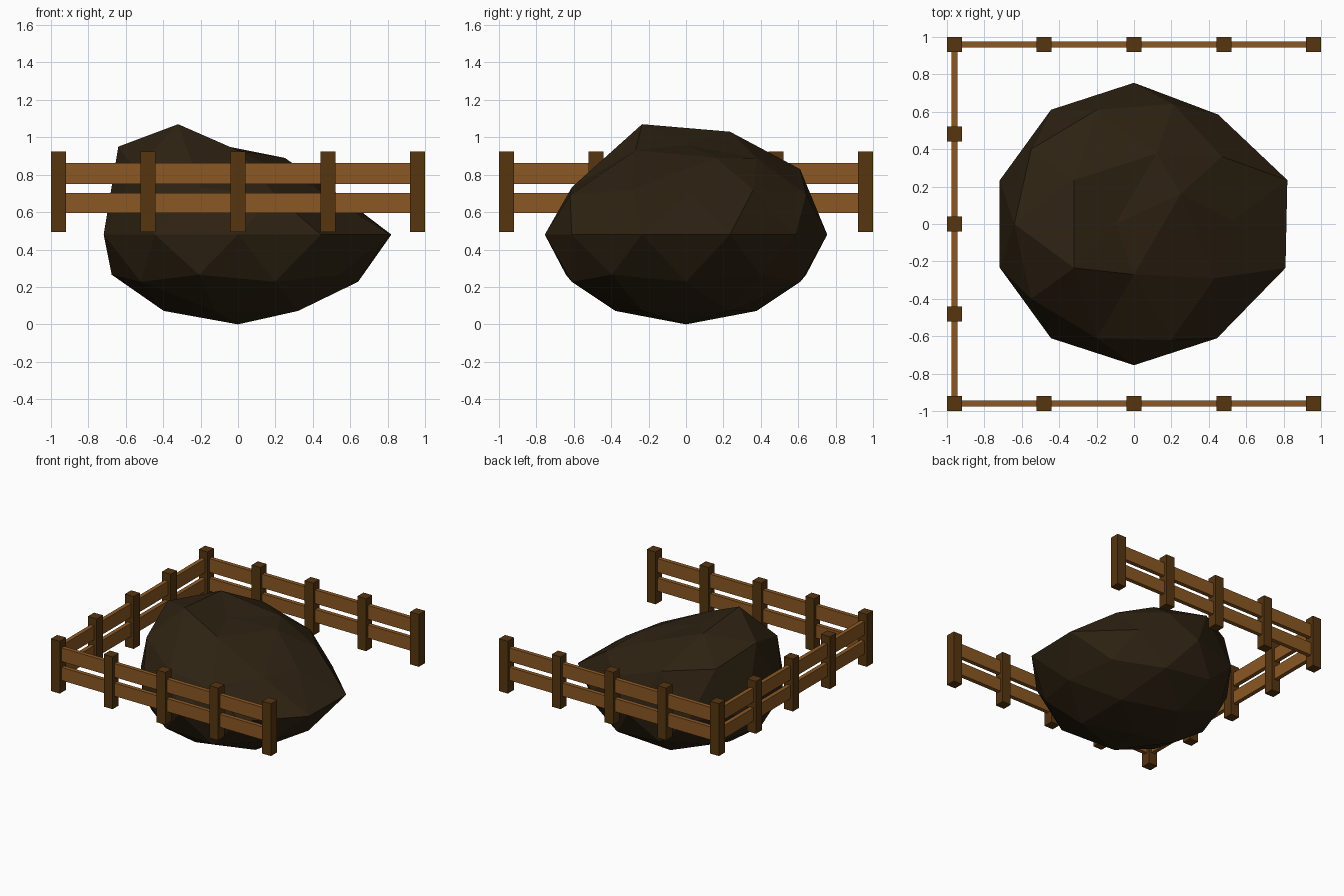
import bpy, bmesh
from mathutils import Vector

cube = bpy.data.objects.get("Cube")
if cube:
    bpy.data.objects.remove(cube, do_unlink=True)


def material(name, rgb):
    mat = bpy.data.materials.new(name)
    mat.use_nodes = True
    mat.diffuse_color = (*rgb, 1)
    mat.node_tree.nodes["Principled BSDF"].inputs["Base Color"].default_value = (*rgb, 1)
    return mat


ROCK = material("dark earth brown", (0.027, 0.016, 0.006))
RAIL = material("rail wood", (0.26, 0.098, 0.017))
POST = material("post wood", (0.093, 0.035, 0.005))


def finish(name, bm, mat):
    mesh = bpy.data.meshes.new(name)
    bm.to_mesh(mesh)
    bm.free()
    mesh.materials.append(mat)
    obj = bpy.data.objects.new(name, mesh)
    bpy.context.collection.objects.link(obj)
    return obj


def box(name, centre, size, mat):
    bm = bmesh.new()
    bmesh.ops.create_cube(bm, size=1)
    bmesh.ops.scale(bm, vec=size, verts=bm.verts)
    bmesh.ops.translate(bm, vec=centre, verts=bm.verts)
    return finish(name, bm, mat)


# Boulder: a flattened low-poly ball whose upper corners are pulled about
RADIUS, HALF = 0.755, 0.48
bm = bmesh.new()
bmesh.ops.create_icosphere(bm, subdivisions=2, radius=1)
bmesh.ops.scale(bm, vec=(RADIUS, RADIUS, HALF), verts=bm.verts)
bmesh.ops.translate(bm, vec=(0, 0, HALF), verts=bm.verts)

pulls = [
    # crest on the right
    ((-0.32, -0.23, 0.89), (-0.32, -0.235, 1.07)),
    ((-0.32, 0.23, 0.89), (-0.32, 0.235, 1.03)),
    ((-0.64, 0, 0.73), (-0.64, 0, 0.95)),
    ((-0.55, -0.4, 0.7), (-0.55, -0.4, 0.83)),
    ((-0.55, 0.4, 0.7), (-0.55, 0.4, 0.86)),
    ((-0.2, 0.61, 0.73), (-0.2, 0.61, 0.83)),
    # top and left slope
    ((0, 0, 0.96), (-0.1, 0, 0.96)),
    ((0.4, 0, 0.89), (0.25, 0.16, 0.89)),
    ((0.12, -0.38, 0.89), (0.0, -0.27, 0.93)),
    ((0.68, 0, 0.7), (0.53, 0.02, 0.7)),
    ((0.52, -0.38, 0.73), (0.43, -0.29, 0.72)),
    ((0.52, 0.38, 0.73), (0.47, 0.36, 0.72)),
    ((0.21, -0.64, 0.7), (0.2, -0.62, 0.69)),
    # left tip
    ((0.72, -0.23, 0.48), (0.81, -0.235, 0.48)),
    ((0.72, 0.23, 0.48), (0.82, 0.235, 0.48)),
    ((0.45, 0.61, 0.48), (0.45, 0.585, 0.48)),
]
corners = [min(bm.verts, key=lambda v: (v.co - Vector(a)).length) for a, _ in pulls]
for corner, (_, target) in zip(corners, pulls):
    corner.co = target
finish("boulder", bm, ROCK)

# Fence: posts and two rails on the front, back and right sides
EDGE = 0.96
steps = [EDGE * i / 2 for i in range(-2, 3)]
spots = [(x, y) for y in (-EDGE, EDGE) for x in steps]
spots += [(-EDGE, y) for y in steps[1:-1]]
for x, y in spots:
    box("fence_post", (x, y, 0.71), (0.08, 0.08, 0.43), POST)

for z, height in ((0.648, 0.107), (0.806, 0.112)):
    for y, side in ((-EDGE, "front"), (EDGE, "back")):
        box(side + "_rail", (0, y, z), (2 * EDGE, 0.034, height), RAIL)
    box("right_rail", (-EDGE, 0, z), (0.034, 2 * EDGE, height), RAIL)
